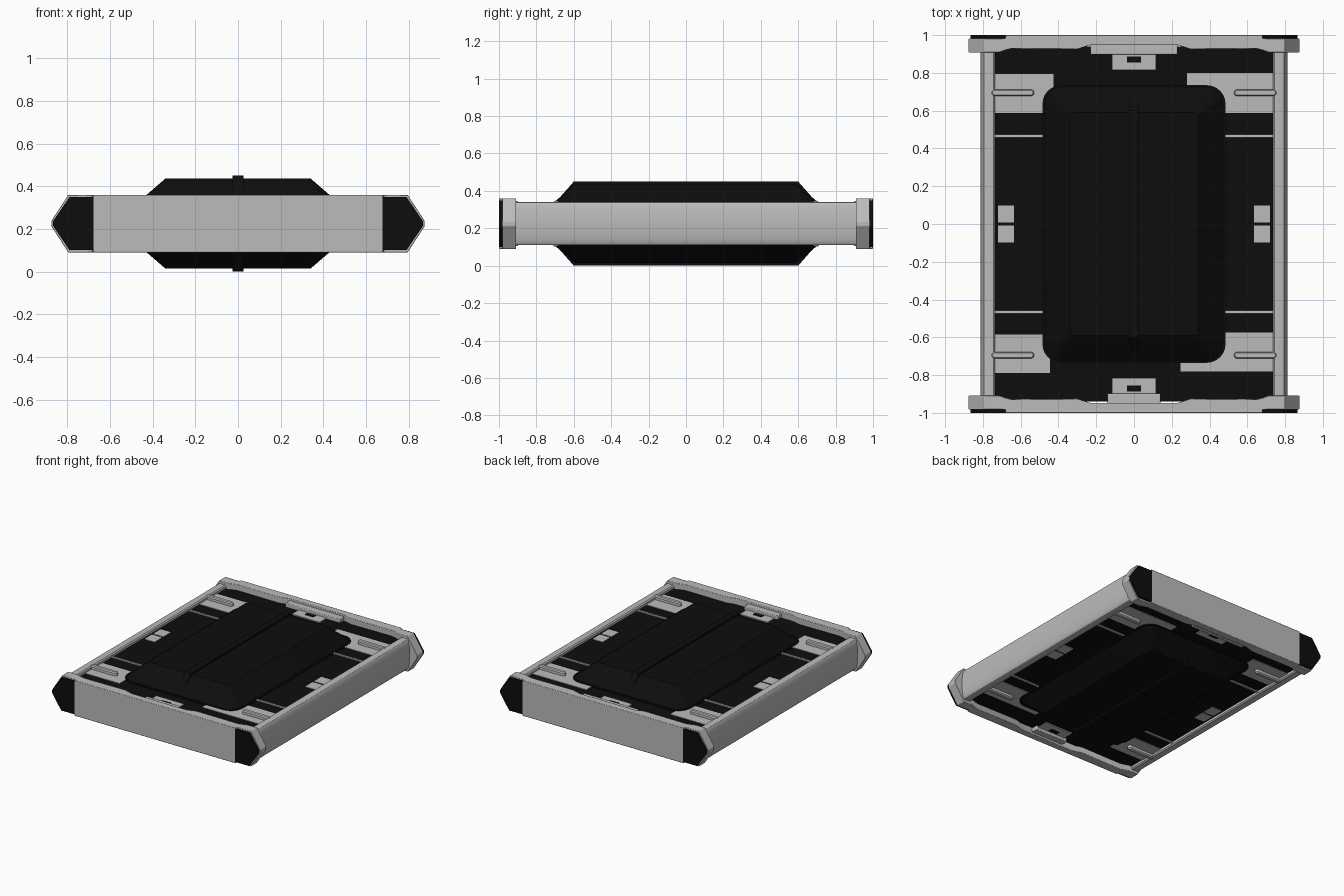
import bpy, bmesh, math

if "Cube" in bpy.data.objects:
    bpy.data.objects.remove(bpy.data.objects["Cube"])

ZC = 0.225      # mid height, everything mirrors about it
FACE = 0.09     # half thickness of the inner panel


def material(name, v):
    m = bpy.data.materials.new(name)
    m.diffuse_color = (v, v, v, 1)
    m.use_nodes = True
    m.node_tree.nodes["Principled BSDF"].inputs["Base Color"].default_value = m.diffuse_color
    return m


GREY = material("light_grey", 0.50)
BLACK = material("near_black", 0.004)


def loft(name, sections, mat, bevel=0.0):
    """Skin a list of equal-length point rings and cap both ends."""
    bm = bmesh.new()
    rings = [[bm.verts.new((x, y, z + ZC)) for x, y, z in s] for s in sections]
    n = len(rings[0])
    for a, b in zip(rings, rings[1:]):
        for i in range(n):
            j = (i + 1) % n
            bm.faces.new((a[i], a[j], b[j], b[i]))
    bm.faces.new(rings[0])
    bm.faces.new(rings[-1])
    bmesh.ops.recalc_face_normals(bm, faces=bm.faces)
    me = bpy.data.meshes.new(name)
    bm.to_mesh(me)
    bm.free()
    ob = bpy.data.objects.new(name, me)
    bpy.context.collection.objects.link(ob)
    me.materials.append(mat)
    if bevel:
        mod = ob.modifiers.new("bevel", 'BEVEL')
        mod.width, mod.segments, mod.limit_method = bevel, 2, 'ANGLE'
    bpy.ops.object.select_all(action='DESELECT')
    ob.select_set(True)
    bpy.context.view_layer.objects.active = ob
    bpy.ops.object.shade_smooth_by_angle(angle=math.radians(30))
    return ob


def box(name, x0, x1, y0, y1, z0, z1, mat, bevel=0.0):
    ring = [(x0, y0), (x1, y0), (x1, y1), (x0, y1)]
    return loft(name, [[(x, y, z) for x, y in ring] for z in (z0, z1)], mat, bevel)


def rounded(hx, hy, r, z, cx=0.0, cy=0.0, steps=6):
    """Rounded rectangle ring at height z."""
    pts = []
    for k, (sx, sy) in enumerate([(1, 1), (-1, 1), (-1, -1), (1, -1)]):
        for i in range(steps + 1):
            a = math.pi / 2 * (k + i / steps)
            pts.append((cx + sx * (hx - r) + r * math.cos(a),
                        cy + sy * (hy - r) + r * math.sin(a), z))
    return pts


# Inner panel
box("inner_panel", -0.75, 0.75, -0.94, 0.94, -FACE, FACE, BLACK)

# Side rails with a bulged outer face
arc = [(0.79 + 0.022 * math.cos(a), 0.115 * math.sin(a) ** 1 if abs(a) < 1.5 else math.copysign(0.115, a))
       for a in [math.pi / 2 * i / 8 for i in range(-8, 9)]]
rail = [(0.737, 0.107), (0.737, -0.107), (0.745, -0.115)] + arc + [(0.745, 0.115)]
for s, side in ((-1, "left"), (1, "right")):
    loft(side + "_rail", [[(s * x, y, z) for x, z in rail] for y in (-0.93, 0.93)], GREY)

# End caps: x, inner y, outer y, half height
half = [(0.23, 0.947, 1.0, 0.135), (0.30, 0.925, 1.0, 0.135), (0.65, 0.928, 1.0, 0.135),
        (0.68, 0.92, 1.0, 0.135), (0.681, 0.92, 0.982, 0.135), (0.715, 0.908, 0.982, 0.135),
        (0.795, 0.908, 0.982, 0.135), (0.875, 0.908, 0.982, 0.012)]
stations = [(-x, a, b, h) for x, a, b, h in reversed(half)] + half
for s, end in ((-1, "front"), (1, "back")):
    loft(end + "_cap", [[(x, s * a, -h), (x, s * b, -h), (x, s * b, h), (x, s * a, h)]
                        for x, a, b, h in stations], GREY, 0.006)
    # Dark corner bumpers
    for t, side in ((-1, "left"), (1, "right")):
        prof = [(0.676, -0.124), (0.79, -0.124), (0.866, -0.012),
                (0.866, 0.012), (0.79, 0.124), (0.676, 0.124)]
        loft(f"{end}_{side}_bumper", [[(t * x, s * y, z) for x, z in prof]
                                      for y in (0.975, 1.0005)], BLACK)

# Details repeated on the top and bottom faces
for u, face in ((1, "top"), (-1, "bottom")):
    def plate(name, x0, x1, y0, y1, mat=GREY, h=0.004, base=FACE - 0.003, bevel=0.0):
        box(f"{face}_{name}", x0, x1, y0, y1, u * base, u * (FACE + h), mat, bevel)

    # Raised central pod with sloping sides and a low lip
    loft(face + "_pod_lip", [rounded(0.485, 0.735, 0.10, u * z) for z in (0.08, 0.099)], BLACK)
    loft(face + "_pod", [rounded(0.47, 0.725, 0.09, u * 0.085),
                         rounded(0.47, 0.725, 0.09, u * 0.099),
                         rounded(0.34, 0.59, 0.02, u * 0.211)], BLACK)
    # Spine running over the pod
    spine = [(-0.71, 0.10), (-0.60, 0.225), (0.60, 0.225), (0.71, 0.10)]
    loft(face + "_spine", [[(x, y, u * z) for y, z in spine] for x in (-0.025, 0.025)], BLACK)

    # Pale corner patches
    plate("back_left_patch", -0.74, -0.425, 0.587, 0.795)
    plate("back_right_patch", 0.28, 0.74, 0.587, 0.80)
    plate("front_left_patch", -0.74, -0.445, -0.79, -0.585)
    plate("front_right_patch", 0.245, 0.74, -0.78, -0.575)

    for t, side in ((-1, "left"), (1, "right")):
        xs = lambda a, b: sorted((t * a, t * b))
        for s, end in ((-1, "front"), (1, "back")):
            # Rounded pins, thin ribs and small square tabs
            loft(f"{face}_{end}_{side}_pin",
                 [rounded(0.113, 0.017, 0.0165, u * 0.085, t * 0.642, s * 0.695),
                  rounded(0.113, 0.017, 0.0165, u * 0.113, t * 0.642, s * 0.695),
                  rounded(0.107, 0.011, 0.0105, u * 0.121, t * 0.642, s * 0.695)], GREY)
            plate(f"{end}_{side}_rib", *xs(0.47, 0.74), s * 0.465 - 0.008, s * 0.465 + 0.008, h=0.008)
            plate(f"{end}_{side}_tab", *xs(0.635, 0.72), *sorted((s * 0.008, s * 0.097)))

    # Latches at each end: tongue, slot and crossbar
    for s, end, w in ((-1, "front", 0.14), (1, "back", 0.23)):
        ys = lambda a, b: sorted((s * a, s * b))
        plate(end + "_latch", -0.117, 0.117, *ys(0.815, 0.91), h=0.008)
        plate(end + "_latch_slot", -0.036, 0.036, *ys(0.856, 0.887), mat=BLACK, h=0.011)
        plate(end + "_crossbar", -w, w, *ys(0.897, 0.955), h=0.03, bevel=0.005)
